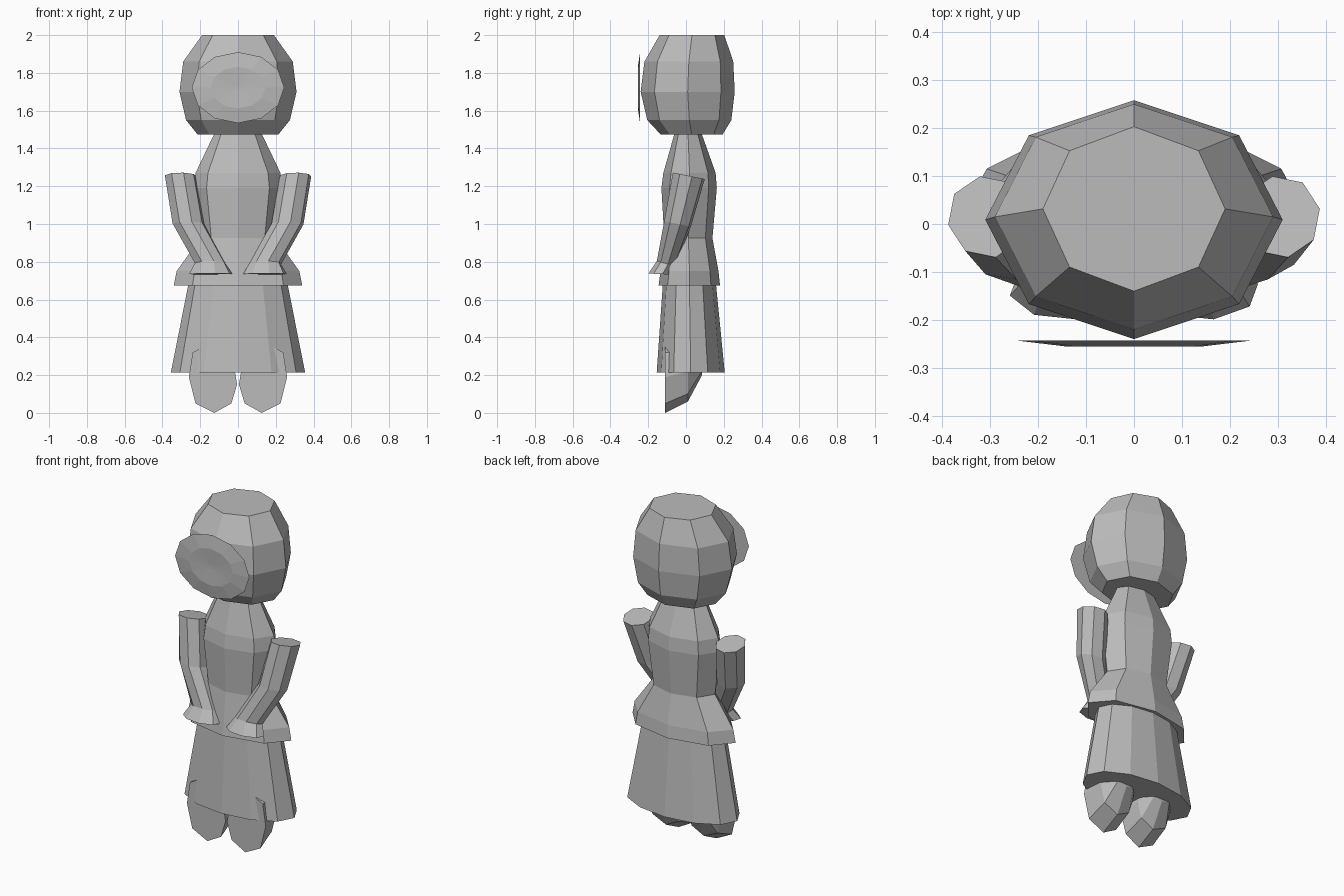
import bpy, bmesh, math

if "Cube" in bpy.data.objects:
    bpy.data.objects.remove(bpy.data.objects["Cube"])

grey = bpy.data.materials.new("plain_grey")
grey.diffuse_color = (0.5, 0.5, 0.5, 1)
grey.use_nodes = True
grey.node_tree.nodes["Principled BSDF"].inputs["Base Color"].default_value = grey.diffuse_color


def loft(name, rings, cap_end=True):
    """Skin a list of equal-sized rings and cap the ends."""
    bm = bmesh.new()
    loops = [[bm.verts.new(p) for p in ring] for ring in rings]
    n = len(loops[0])
    for a, b in zip(loops, loops[1:]):
        for i in range(n):
            j = (i + 1) % n
            bm.faces.new((a[i], a[j], b[j], b[i]))
    bm.faces.new(loops[0][::-1])
    if cap_end:
        bm.faces.new(loops[-1])
    bmesh.ops.recalc_face_normals(bm, faces=bm.faces)
    mesh = bpy.data.meshes.new(name)
    bm.to_mesh(mesh)
    bm.free()
    mesh.materials.append(grey)
    ob = bpy.data.objects.new(name, mesh)
    bpy.context.collection.objects.link(ob)
    return ob


def oval(n, cx, cy, z, rx, ry, tilt=0, turn=0):
    """Horizontal oval ring, optionally sloping along y."""
    pts = []
    for i in range(n):
        a = 2 * math.pi * (i + turn) / n
        x, y = rx * math.cos(a), ry * math.sin(a)
        pts.append((cx + x, cy + y, z + tilt * y))
    return pts


def stack(name, n, levels, turn=0):
    """Levels are z, half width, front y, back y."""
    return loft(name, [oval(n, 0, (f + b) / 2, z, rx, (b - f) / 2, 0, turn)
                       for z, rx, f, b in levels])


# Head
stack("head", 8, [(1.475, .215, -.135, .195), (1.55, .275, -.205, .24),
                  (1.70, .31, -.24, .258), (1.86, .29, -.22, .25),
                  (2.0, .19, -.14, .203)])

# Torso with flared hem
stack("torso", 8, [(.675, .34, -.145, .18), (.75, .325, -.135, .172),
                   (.925, .20, -.115, .14), (1.19, .235, -.13, .163),
                   (1.27, .225, -.12, .157), (1.50, .115, -.055, .075)])

# Skirt
stack("skirt", 12, [(.215, .355, -.155, .205), (.72, .255, -.12, .155)])


# Face plate, a shallow disc in front of the head
def disc(y, rx, rz):
    return [(rx * math.cos(math.pi * i / 6), y, 1.722 + rz * math.sin(math.pi * i / 6))
            for i in range(12)]


loft("face_plate", [disc(-.243, .245, .188), disc(-.255, .145, .11),
                    disc(-.25, .02, .015)])

for s, side in ((1, "right"), (-1, "left")):
    # Sleeve ending in a flared cuff
    loft("arm_" + side, [oval(8, s * cx, cy, z, rx, ry, t, .25) for cx, cy, z, rx, ry, t in (
        (.305, .015, 1.255, .084, .086, -.2),
        (.262, -.045, 1.0, .086, .072, -.2),
        (.145, -.105, .79, .085, .05, -.3),
        (.143, -.137, .735, .118, .063, -.05))])

    # Foot, flat in front and tapering behind
    outline = [(0, 0), (.10, .05), (.135, .19), (.115, .32), (.06, .35),
               (-.05, .35), (-.10, .27), (-.12, .15), (-.09, .05)]
    rings = []
    for y, k, base, top in ((-.11, 1, .0, .35), (.01, .9, .06, .35), (.085, .55, .2, .36)):
        rings.append([(s * (.125 + k * x), y, base + (top - base) * z / .35)
                      for x, z in outline])
    loft("foot_" + side, rings)
